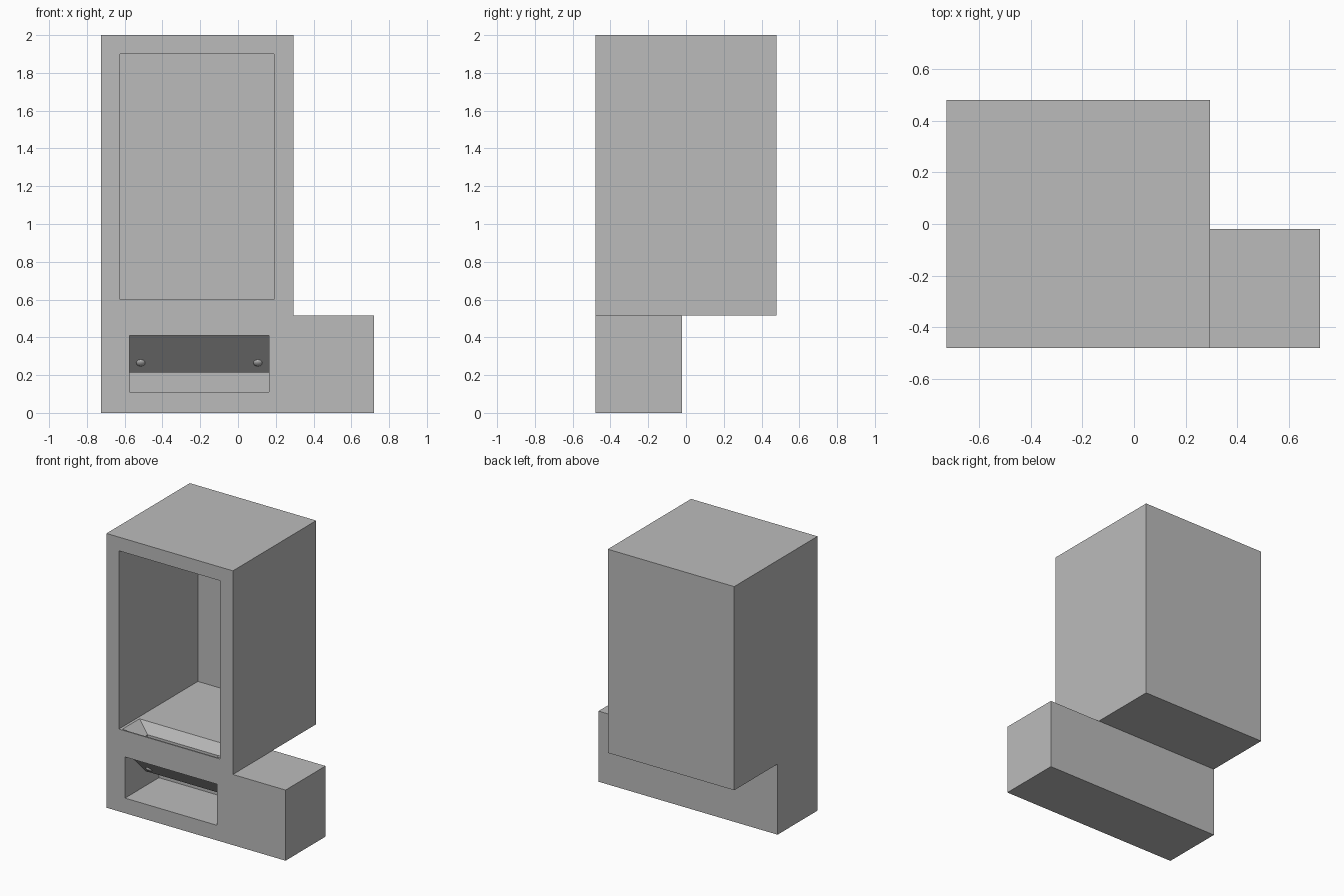
import bpy
import bmesh
from mathutils import Matrix, Vector

cube = bpy.data.objects.get("Cube")
if cube:
    bpy.data.objects.remove(cube, do_unlink=True)

grey = bpy.data.materials.new("plain_grey")
grey.use_nodes = True
grey.diffuse_color = (0.5, 0.5, 0.5, 1)
grey.node_tree.nodes["Principled BSDF"].inputs["Base Color"].default_value = (0.5, 0.5, 0.5, 1)


def finish(name, bm):
    bmesh.ops.recalc_face_normals(bm, faces=bm.faces)
    mesh = bpy.data.meshes.new(name)
    bm.to_mesh(mesh)
    bm.free()
    mesh.materials.append(grey)
    obj = bpy.data.objects.new(name, mesh)
    bpy.context.collection.objects.link(obj)
    return obj


def loft(name, rings):
    """Closed solid through rings of equal point count."""
    bm = bmesh.new()
    loops = [[bm.verts.new(p) for p in ring] for ring in rings]
    for a, b in zip(loops, loops[1:]):
        for i in range(len(a)):
            j = (i + 1) % len(a)
            bm.faces.new((a[i], a[j], b[j], b[i]))
    bm.faces.new(loops[0])
    bm.faces.new(loops[-1])
    return finish(name, bm)


def level(x0, x1, y0, y1, z):
    return [(x0, y0, z), (x1, y0, z), (x1, y1, z), (x0, y1, z)]


def box(name, x, y, z):
    return loft(name, [level(*x, *y, h) for h in z])


def cut(target, cutter):
    cutter.hide_render = True
    mod = target.modifiers.new("cut", "BOOLEAN")
    mod.operation = "DIFFERENCE"
    mod.solver = "EXACT"
    mod.object = cutter
    bpy.context.view_layer.objects.active = target
    bpy.ops.object.modifier_apply(modifier=mod.name)
    bpy.data.objects.remove(cutter, do_unlink=True)


# Cabinet: tall block with its side and lower back stepped away
cabinet = box("cabinet", (-0.725, 0.72), (-0.48, 0.48), (0, 2))
cut(cabinet, box("side_rear_cutter", (0.295, 1), (-0.02, 1), (-1, 3)))
cut(cabinet, box("side_upper_cutter", (0.295, 1), (-1, 1), (0.515, 3)))
cut(cabinet, box("rear_lower_cutter", (-1, 0.5), (-0.02, 1), (-1, 0.515)))

# Display chamber and collection slot
cut(cabinet, box("chamber_cutter", (-0.625, 0.19), (-0.6, 0.43), (0.6, 1.9)))
cut(cabinet, box("slot_cutter", (-0.575, 0.165), (-0.6, -0.09), (0.11, 0.41)))

# Funnel in the chamber floor, dropping into the slot
mouth = (-0.605, 0.17, -0.47, -0.27)
throat = (-0.505, 0.07, -0.42, -0.32)
cut(cabinet, loft("chute_cutter", [level(*throat, 0.35), level(*throat, 0.53),
                                   level(*mouth, 0.6), level(*mouth, 0.65)]))

# Slot flap swung inward
side = [(-0.435, 0.41), (-0.24, 0.215), (-0.226, 0.229), (-0.407, 0.41)]
loft("slot_flap", [[(x, y, z) for y, z in side] for x in (-0.575, 0.165)])

# Domed studs on the flap
normal = Vector((0, -1, -1)).normalized()
tilt = normal.to_track_quat("Z", "Y").to_matrix().to_4x4()
for name, x in (("right_stud", -0.515), ("left_stud", 0.105)):
    bm = bmesh.new()
    place = Matrix.Translation((x, -0.29, 0.265)) @ tilt @ Matrix.Diagonal((1, 1, 0.5, 1))
    bmesh.ops.create_uvsphere(bm, u_segments=16, v_segments=8, radius=0.024, matrix=place)
    stud = finish(name, bm)
    for poly in stud.data.polygons:
        poly.use_smooth = True
